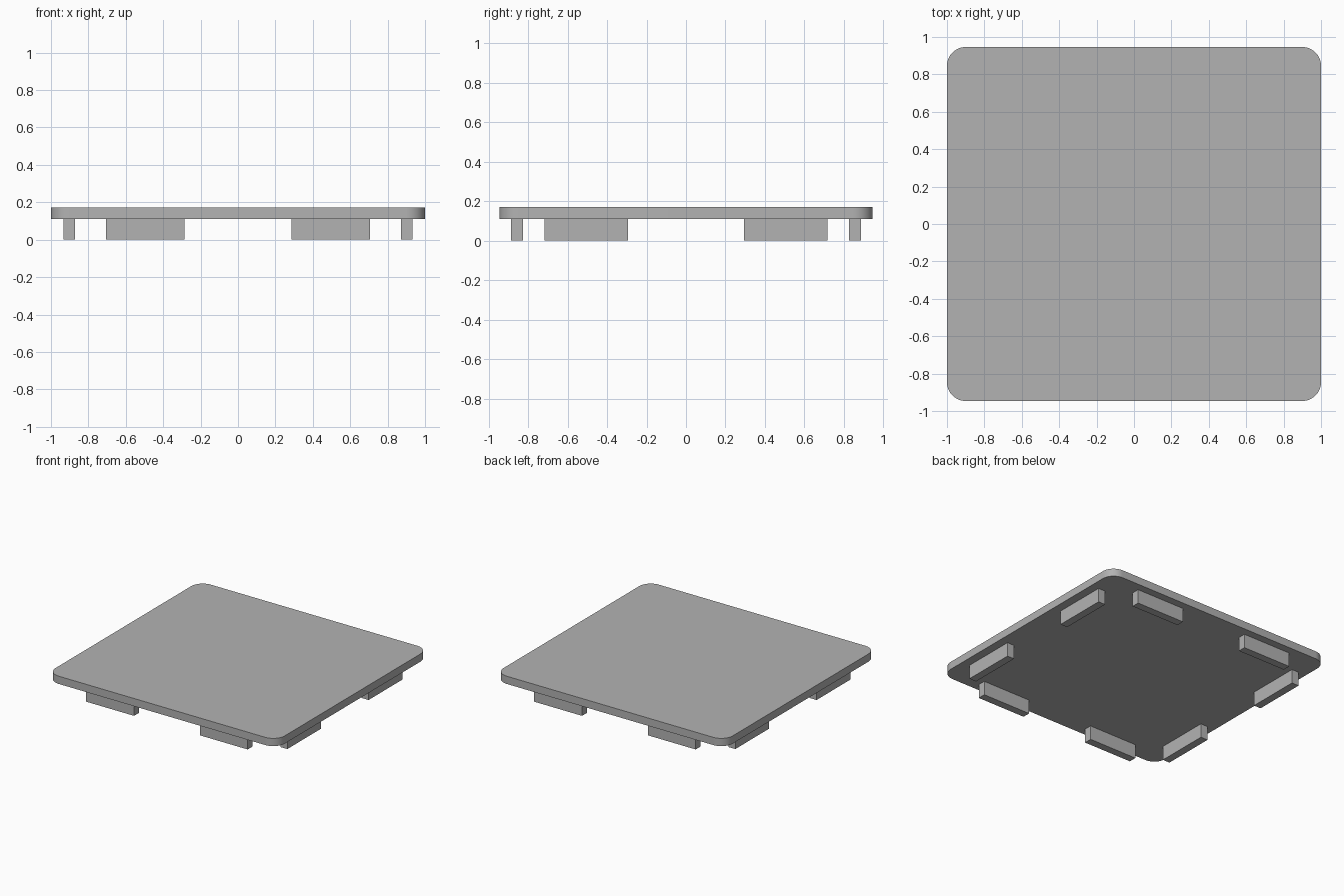
import bpy
import bmesh
import math

if "Cube" in bpy.data.objects:
    bpy.data.objects.remove(bpy.data.objects["Cube"], do_unlink=True)

# Single grey material
GREY = (0.45, 0.45, 0.45, 1.0)
grey = bpy.data.materials.new("plain grey")
grey.use_nodes = True
grey.diffuse_color = GREY
grey.node_tree.nodes["Principled BSDF"].inputs["Base Color"].default_value = GREY

HALF_X, HALF_Y = 1.0, 0.946
RADIUS = 0.1
PLATE_BOTTOM, PLATE_TOP = 0.11, 0.171


def finish(name, bm):
    bmesh.ops.recalc_face_normals(bm, faces=bm.faces[:])
    mesh = bpy.data.meshes.new(name)
    bm.to_mesh(mesh)
    bm.free()
    mesh.materials.append(grey)
    obj = bpy.data.objects.new(name, mesh)
    bpy.context.collection.objects.link(obj)
    return obj


def block(name, x0, x1, y0, y1, z0, z1):
    bm = bmesh.new()
    bmesh.ops.create_cube(bm, size=1)
    bmesh.ops.scale(bm, vec=(x1 - x0, y1 - y0, z1 - z0), verts=bm.verts)
    bmesh.ops.translate(bm, vec=((x0 + x1) / 2, (y0 + y1) / 2, (z0 + z1) / 2), verts=bm.verts)
    return finish(name, bm)


# Rounded-corner plate: extruded outline
bm = bmesh.new()
STEPS = 12
outline = []
for corner, (sx, sy) in enumerate([(1, 1), (-1, 1), (-1, -1), (1, -1)]):
    for i in range(STEPS + 1):
        a = math.pi / 2 * (corner + i / STEPS)
        outline.append(bm.verts.new((sx * (HALF_X - RADIUS) + RADIUS * math.cos(a),
                                     sy * (HALF_Y - RADIUS) + RADIUS * math.sin(a),
                                     PLATE_BOTTOM)))
base = bm.faces.new(outline)
extruded = bmesh.ops.extrude_face_region(bm, geom=[base], use_keep_orig=True)
top_verts = [v for v in extruded["geom"] if isinstance(v, bmesh.types.BMVert)]
bmesh.ops.translate(bm, vec=(0, 0, PLATE_TOP - PLATE_BOTTOM), verts=top_verts)
plate = finish("plate", bm)
bpy.context.view_layer.objects.active = plate
plate.select_set(True)
bpy.ops.object.shade_smooth_by_angle(angle=math.radians(30))

# Eight tabs under the plate, two along each edge
for sx, side in ((1, "left"), (-1, "right")):
    for sy, end in ((1, "back"), (-1, "front")):
        xs = sorted((sx * 0.287, sx * 0.705))
        ys = sorted((sy * 0.825, sy * 0.886))
        block(f"{end}_edge_tab_{side}", *xs, *ys, 0, PLATE_BOTTOM)
        xs = sorted((sx * 0.872, sx * 0.933))
        ys = sorted((sy * 0.295, sy * 0.718))
        block(f"{side}_edge_tab_{end}", *xs, *ys, 0, PLATE_BOTTOM)
